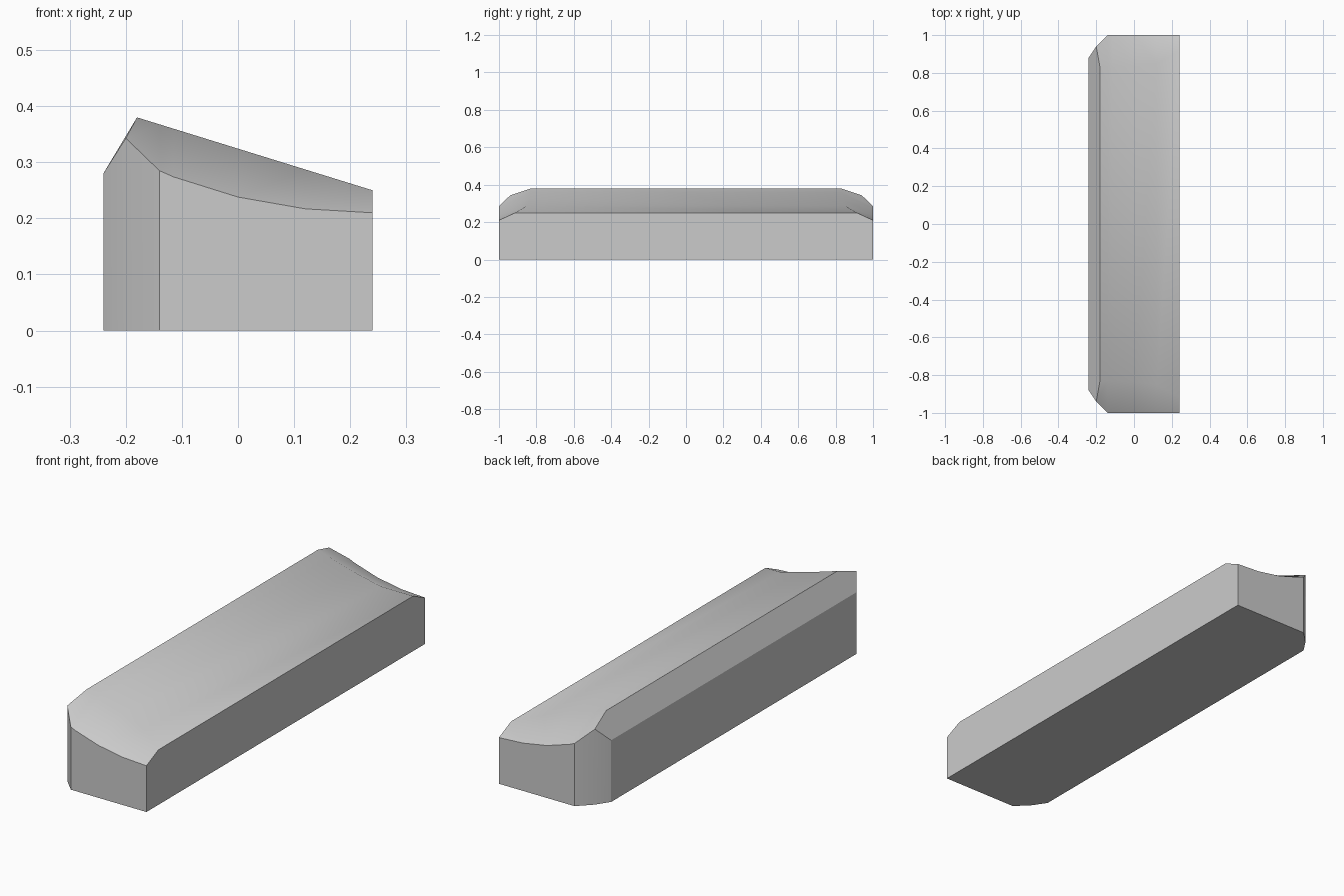
import bpy
import bmesh
import math

cube = bpy.data.objects.get("Cube")
if cube:
    bpy.data.objects.remove(cube, do_unlink=True)

RIDGE_X, RIDGE_Z, SIDE_X, SIDE_Z = -0.18, 0.38, 0.24, 0.25


def top_height(x):
    """Height of the sloping top at x."""
    return RIDGE_Z + (SIDE_Z - RIDGE_Z) * (x - RIDGE_X) / (SIDE_X - RIDGE_X)


# Stations across the end: x, height of the end wall, start of the end slope
stations = [(-0.14, 0.285, 0.83), (-0.115, 0.274, 0.83), (0, 0.238, 0.835),
            (0.12, 0.217, 0.85), (SIDE_X, 0.21, 0.914)]

bm = bmesh.new()


def build_end(s):
    """End wall, end slope and cut corner; s is the sign of y."""
    v = lambda x, y, z: bm.verts.new((x, s * y, z))
    rim = [v(x, 1, z) for x, z, w in stations]
    inner = [v(x, w, top_height(x)) for x, z, w in stations]
    ridge = v(RIDGE_X, 0.83, RIDGE_Z)
    corner, corner_base = v(-0.2, 0.94, 0.343), v(-0.2, 0.94, 0)
    side, side_base = v(-SIDE_X, 0.88, 0.28), v(-SIDE_X, 0.88, 0)
    base_a, base_b = v(-0.14, 1, 0), v(SIDE_X, 1, 0)

    bm.faces.new([base_a, base_b] + rim[::-1])
    for i in range(len(stations) - 1):
        bm.faces.new([rim[i], rim[i + 1], inner[i + 1], inner[i]])
    bm.faces.new([corner, rim[0], inner[0], ridge])
    bm.faces.new([side_base, corner_base, corner, side])
    bm.faces.new([corner_base, base_a, rim[0], corner])
    return {"top": [ridge] + inner,
            "bevel": [side, corner, ridge],
            "left": [side_base, side],
            "right": [base_b, rim[-1], inner[-1]],
            "bottom": [side_base, corner_base, base_a, base_b]}


front, back = build_end(-1), build_end(1)

# Long faces joining both ends
for key in ("bevel", "left", "right", "bottom"):
    bm.faces.new(front[key] + back[key][::-1])
f, b = front["top"], back["top"]
for i in range(len(f) - 1):
    bm.faces.new([f[i], f[i + 1], b[i + 1], b[i]])
bmesh.ops.recalc_face_normals(bm, faces=bm.faces[:])

mesh = bpy.data.meshes.new("sloped_block")
bm.to_mesh(mesh)
bm.free()
block = bpy.data.objects.new("sloped_block", mesh)
bpy.context.collection.objects.link(block)

# Plain grey material
grey = bpy.data.materials.new("light_grey")
grey.use_nodes = True
colour = (0.6, 0.6, 0.6, 1)
grey.diffuse_color = colour
grey.node_tree.nodes["Principled BSDF"].inputs["Base Color"].default_value = colour
mesh.materials.append(grey)

# Soft end slopes, sharp long edges
bpy.ops.object.select_all(action="DESELECT")
block.select_set(True)
bpy.context.view_layer.objects.active = block
bpy.ops.object.shade_smooth_by_angle(angle=math.radians(30))
